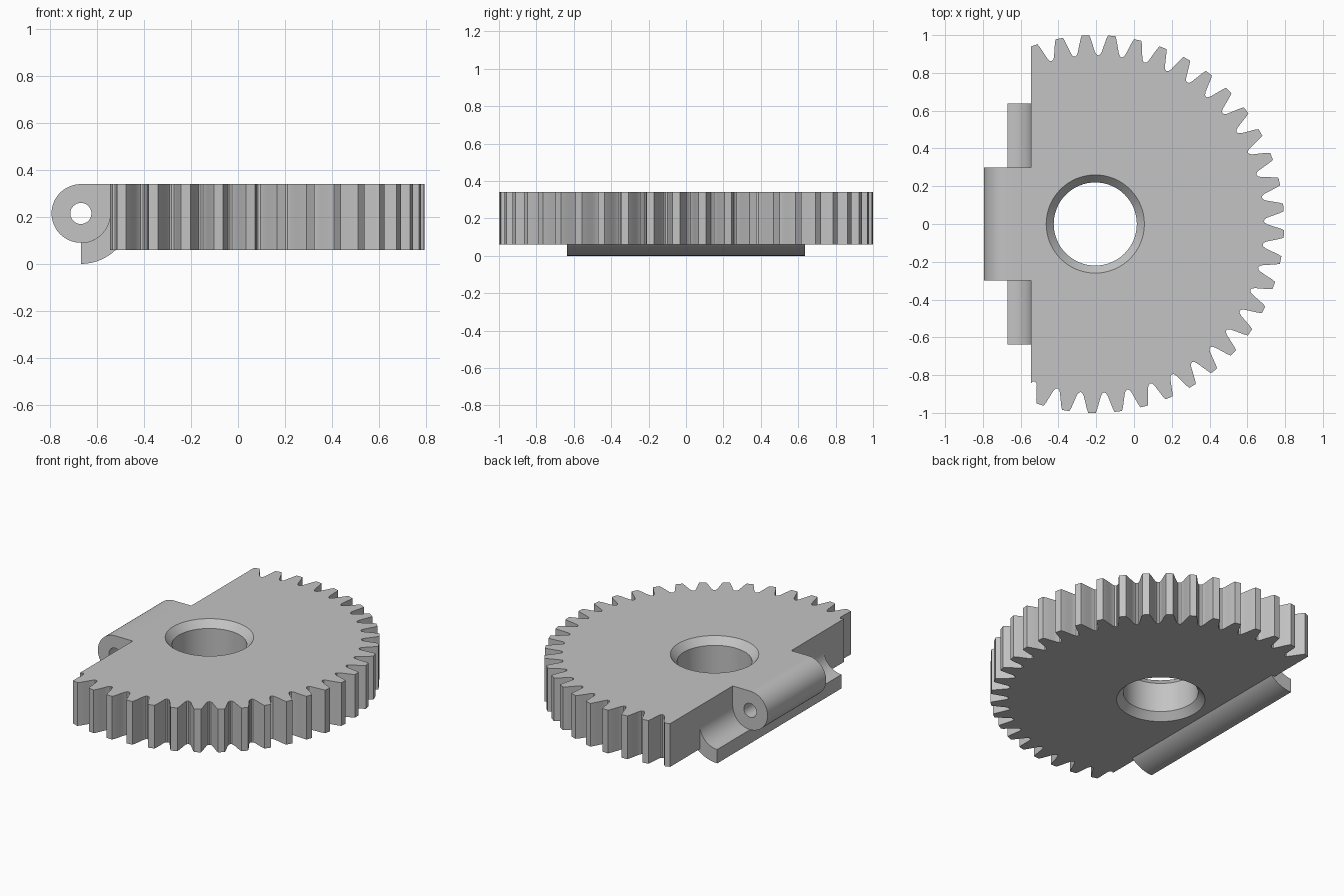
import bpy, bmesh
from math import sin, cos, radians

default = bpy.data.objects.get("Cube")
if default:
    bpy.data.objects.remove(default, do_unlink=True)

GREY = bpy.data.materials.new("plain_grey")
GREY.use_nodes = True
GREY.diffuse_color = (0.55, 0.55, 0.55, 1)
GREY.node_tree.nodes["Principled BSDF"].inputs["Base Color"].default_value = (0.55, 0.55, 0.55, 1)

BOTTOM, TOP = 0.06, 0.34
GEAR_X, CUT_X = -0.205, -0.545
PIN_X, PIN_Z, PIN_R = -0.67, 0.215, 0.125


def arc(cx, cy, r, start, end, steps):
    angles = [radians(start + (end - start) * i / steps) for i in range(steps + 1)]
    return [(cx + r * cos(a), cy + r * sin(a)) for a in angles]


def circle(cx, cy, r, steps=64):
    return arc(cx, cy, r, 0, 360, steps)[:-1]


def solid(name, outline, low, high, bore=(), along_y=False):
    """Extrude an outline; bore is a list of (loop, height) from low to high."""
    bm = bmesh.new()

    def ring(points, h):
        verts = [bm.verts.new((p, h, q) if along_y else (p, q, h)) for p, q in points]
        edges = [bm.edges.new((v, verts[i - 1])) for i, v in enumerate(verts)]
        return verts, edges

    def wall(a, b):
        for i in range(len(a)):
            bm.faces.new((a[i - 1], a[i], b[i], b[i - 1]))

    lower, upper = ring(outline, low), ring(outline, high)
    wall(lower[0], upper[0])
    if bore:
        rings = [ring(points, h) for points, h in bore]
        for a, b in zip(rings, rings[1:]):
            wall(a[0], b[0])
        for outer, inner in ((lower, rings[0]), (upper, rings[-1])):
            bmesh.ops.triangle_fill(bm, edges=outer[1] + inner[1], use_beauty=True)
    else:
        bm.faces.new(lower[0])
        bm.faces.new(upper[0])
    bmesh.ops.recalc_face_normals(bm, faces=bm.faces[:])
    mesh = bpy.data.meshes.new(name)
    bm.to_mesh(mesh)
    bm.free()
    mesh.materials.append(GREY)
    obj = bpy.data.objects.new(name, mesh)
    bpy.context.collection.objects.link(obj)
    bpy.ops.object.select_all(action="DESELECT")
    obj.select_set(True)
    bpy.context.view_layer.objects.active = obj
    bpy.ops.object.shade_smooth_by_angle(angle=radians(25))
    return obj


def clip_left(points, limit):
    """Keep the part of a closed outline to the right of the limit."""
    kept = []
    for i, q in enumerate(points):
        p = points[i - 1]
        if (p[0] < limit) != (q[0] < limit):
            t = (limit - p[0]) / (q[0] - p[0])
            kept.append((limit, p[1] + t * (q[1] - p[1])))
        if q[0] >= limit:
            kept.append(q)
    return kept


# Toothed plate: one tooth repeated round the circle, then cut straight on the left
TEETH = 45
half = [(4, 0.893), (3.4, 0.897), (2.9, 0.91), (2.5, 0.93), (2.0, 0.957), (1.6, 0.98), (1.15, 1.0)]
tooth = [(-a, r) for a, r in half] + [(a, r) for a, r in reversed(half[1:])]
gear = []
for k in range(TEETH):
    for a, r in tooth:
        angle = radians(-3 + k * 360 / TEETH + a)
        gear.append((GEAR_X + r * cos(angle), r * sin(angle)))

# Bore with a chamfer at both ends
wide, narrow = circle(GEAR_X, 0, 0.26), circle(GEAR_X, 0, 0.22)
CHAMFER = 0.045
solid("toothed_plate", clip_left(gear, CUT_X), BOTTOM, TOP,
      [(wide, BOTTOM), (narrow, BOTTOM + CHAMFER), (narrow, TOP - CHAMFER), (wide, TOP)])

# Hinge knuckle with its pin hole
knuckle = arc(PIN_X, PIN_Z, PIN_R, 90, 360, 48) + [(CUT_X, TOP)]
pin_hole = circle(PIN_X, PIN_Z, 0.045, 32)
solid("hinge_knuckle", knuckle, -0.3, 0.3, [(pin_hole, -0.3), (pin_hole, 0.3)], along_y=True)

# Curved lip beneath the knuckle
lip = arc(PIN_X, PIN_Z, 0.215, -90, -46.1, 14)
lip += [(lip[-1][0], PIN_Z)] + arc(PIN_X, PIN_Z, PIN_R, 0, -90, 20)
solid("hinge_lip", lip, -0.637, 0.637, along_y=True)
